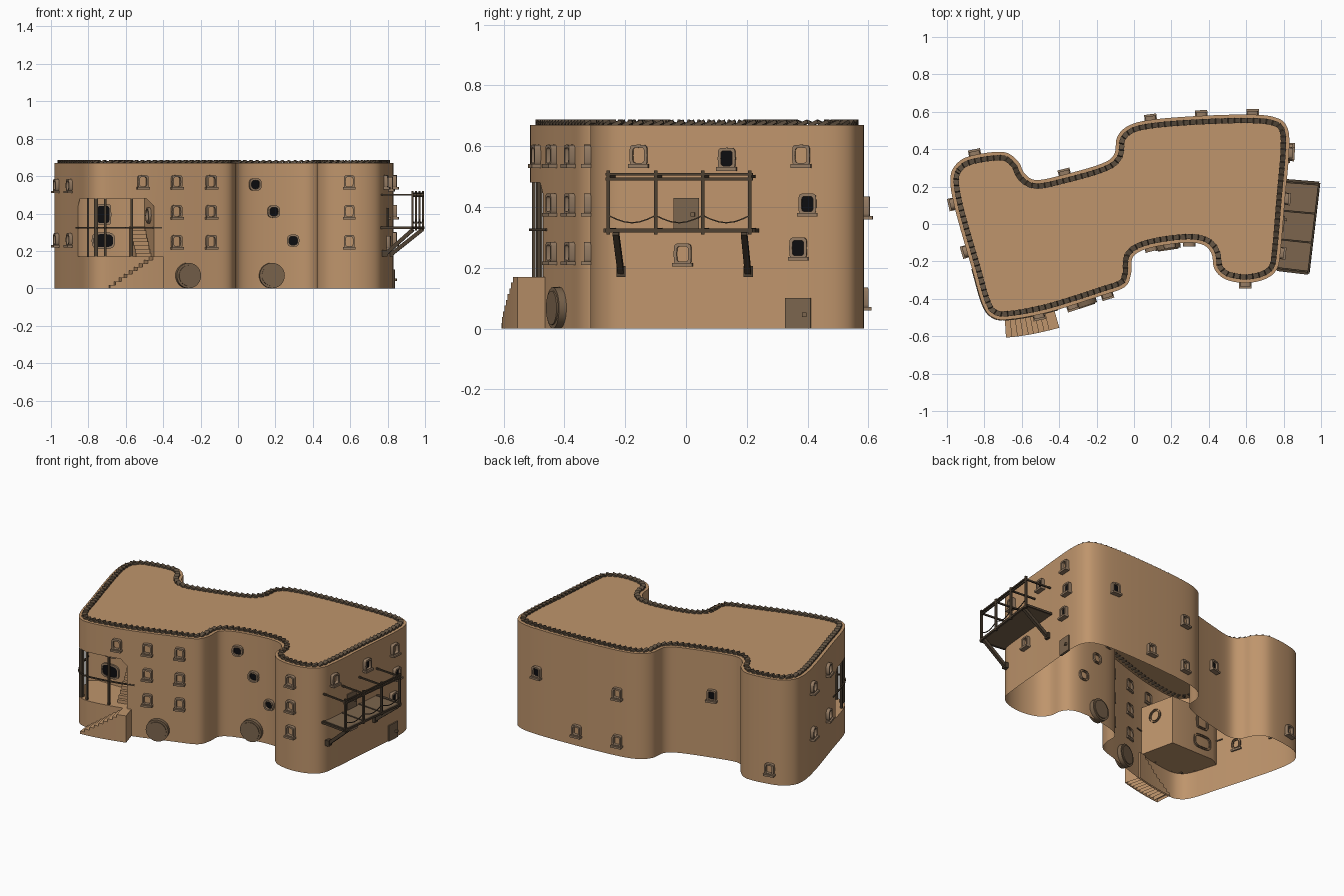
import bpy, bmesh, math
from mathutils import Vector, Matrix

if "Cube" in bpy.data.objects:
    bpy.data.objects.remove(bpy.data.objects["Cube"])


def material(name, *rgb):
    m = bpy.data.materials.new(name)
    m.use_nodes = True
    m.diffuse_color = (*rgb, 1)
    m.node_tree.nodes["Principled BSDF"].inputs["Base Color"].default_value = (*rgb, 1)
    return m


CLAY = material("tan clay", .52, .30, .15)
FRAME = material("weathered frame", .30, .20, .125)
WOOD = material("brown wood", .20, .13, .075)
DARK = material("dark timber", .075, .052, .032)
TILE = material("dark tile", .11, .078, .05)
BLACK = material("black pane", .004, .004, .005)


def finish(name, bm, mat, smooth=False):
    bmesh.ops.remove_doubles(bm, verts=bm.verts, dist=.00005)
    bmesh.ops.recalc_face_normals(bm, faces=bm.faces)
    mesh = bpy.data.meshes.new(name)
    bm.to_mesh(mesh)
    bm.free()
    mesh.materials.append(mat)
    if smooth:
        mesh.shade_smooth()
        mesh.set_sharp_from_angle(angle=.6)
    ob = bpy.data.objects.new(name, mesh)
    bpy.context.collection.objects.link(ob)
    return ob


def box(bm, frame, size):
    bmesh.ops.create_cube(bm, size=1, matrix=frame @ Matrix.Diagonal((*size, 1)))


def beam(bm, p, q, width):
    p, q = Vector(p), Vector(q)
    turn = (q - p).to_track_quat('Z', 'Y').to_matrix().to_4x4()
    box(bm, Matrix.Translation((p + q) / 2) @ turn, (width, width, (q - p).length))


def face(bm, points):
    bm.faces.new([bm.verts.new(p) for p in points])


# Plan outline, clockwise from the back left corner
PLAN = [(-.95, .32), (-.87, .365), (-.70, .385), (-.62, .335), (-.585, .27), (-.52, .235),
        (-.37, .265), (-.18, .32), (-.107, .37), (-.09, .465), (-.03, .525), (.09, .557),
        (.35, .578), (.62, .585), (.755, .57), (.818, .52), (.83, .40), (.807, .13),
        (.785, -.13), (.765, -.24), (.70, -.295), (.594, -.315), (.487, -.295), (.43, -.24),
        (.415, -.16), (.37, -.112), (.27, -.10), (.085, -.128), (-.005, -.176), (-.016, -.267),
        (-.05, -.337), (-.18, -.385), (-.45, -.47), (-.66, -.51), (-.755, -.50), (-.81, -.43),
        (-.866, -.24), (-.957, .08), (-.982, .24)]


def smooth_loop(pts, steps):
    out, n = [], len(pts)
    pts = [Vector(p) for p in pts]
    for i in range(n):
        a, b, c, d = (pts[(i + k) % n] for k in (-1, 0, 1, 2))
        for s in range(steps):
            t = s / steps
            out.append(.5 * (2 * b + (c - a) * t + (2 * a - 5 * b + 4 * c - d) * t * t
                             + (3 * b - a - 3 * c + d) * t ** 3))
    return out


LOOP = smooth_loop(PLAN, 6)
N = len(LOOP)


def normal(i):
    t = (LOOP[(i + 1) % N] - LOOP[i - 1]).normalized()
    return Vector((-t.y, t.x))


def nearest(x, y):
    return min(range(N), key=lambda i: (LOOP[i] - Vector((x, y))).length)


def orient(p, n, z):
    """Frame with local Y pointing out of the wall and Z up."""
    n = n.normalized()
    return Matrix(((n.y, n.x, 0, p.x), (-n.x, n.y, 0, p.y), (0, 0, 1, z), (0, 0, 0, 1)))


def on_wall(x, y, z):
    i = nearest(x, y)
    n = normal(i)
    t = Vector((n.y, -n.x))
    return orient(LOOP[i] + t * (Vector((x, y)) - LOOP[i]).dot(t), n, z)


# Outer wall with a corner opening, plus the recessed loggia behind it
SILL, HEAD, TOP, R = .17, .48, .67, .04
first, last = nearest(-.44, -.472), nearest(-.858, -.27)


def head(i):
    if not first <= i <= last:
        return HEAD - R
    d = min((LOOP[i] - LOOP[first]).length, (LOOP[i] - LOOP[last]).length, R)
    return HEAD - R + math.sqrt(R * R - (R - d) ** 2)


def at(p, z):
    return Vector((p[0], p[1], z))


bm = bmesh.new()
for i in range(N):
    j = (i + 1) % N
    levels = [(0, 0), (SILL, SILL), (head(i), head(j)), (TOP, TOP)]
    for k in range(3):
        if k == 1 and first <= i < last:
            continue
        (a, b), (c, d) = levels[k], levels[k + 1]
        face(bm, [at(LOOP[i], a), at(LOOP[j], b), at(LOOP[j], d), at(LOOP[i], c)])
face(bm, [at(p, TOP) for p in LOOP])
inner = [LOOP[last], Vector((-.80, -.25)), Vector((-.5, -.25)), LOOP[first]]
for p, q in zip(inner, inner[1:]):
    face(bm, [at(p, SILL), at(q, SILL), at(q, HEAD - R), at(p, HEAD - R)])
    face(bm, [at(p, HEAD - R), at(q, HEAD - R), at(q, HEAD), at(p, HEAD)])
edge = range(first, last + 1)
face(bm, [at(LOOP[i], SILL) for i in edge] + [at(p, SILL) for p in inner[1:-1]])
face(bm, [at(LOOP[i], head(i)) for i in edge] + [at(p, HEAD) for p in inner])
finish("building_shell", bm, CLAY, True)

# Tilted tiles along the roof edge
bm = bmesh.new()
since = 0
for i in range(N):
    p, q = (LOOP[k % N] - normal(k % N) * .032 for k in (i, i + 1))
    length = (q - p).length
    while since < length:
        place = orient(p.lerp(q, since / length), normal(i), TOP + .005)
        box(bm, place @ Matrix.Rotation(math.radians(24), 4, 'Y'), (.034, .028, .012))
        since += .034
    since -= length
finish("roof_edge_tiles", bm, TILE)

# Windows: rounded frames with sills, some with black panes
frames, panes = bmesh.new(), bmesh.new()


def rounded(w, h, power):
    pts = []
    for k in range(20):
        a = math.tau * k / 20
        c, s = math.cos(a), math.sin(a)
        pts.append((math.copysign(abs(c) ** power, c) * w / 2,
                    math.copysign(abs(s) ** power, s) * h / 2))
    return pts


def window(m, w=.058, h=.07, pane=False, power=.4, sill=True, depth=.02):
    out, mid = rounded(w, h, power), rounded(w - .02, h - .02, power)
    rings = [[m @ Vector((x, y, z)) for x, z in pts]
             for pts, y in ((out, -.008), (out, depth), (mid, depth), (mid, -.008))]
    for a, b in zip(rings, rings[1:]):
        for k in range(20):
            j = (k + 1) % 20
            face(frames, [a[k], a[j], b[j], b[k]])
    if sill:
        box(frames, m @ Matrix.Translation((0, depth / 2, -h / 2)), (w + .008, depth + .02, .012))
    if pane:
        face(panes, [m @ Vector((x, .006, z)) for x, z in mid])


for x, y, heights in ((-.51, -.485, (.57,)), (-.33, -.435, (.25, .41, .57)),
                      (-.145, -.375, (.25, .41, .57)), (.595, -.315, (.25, .41, .57)),
                      (.82, .38, (.57,)), (.785, -.155, (.57,)), (.795, -.01, (.245,)),
                      (.09, .557, (.10, .40)), (.36, .578, (.10,)), (-.85, .37, (.10,))):
    for z in heights:
        window(on_wall(x, y, z))
for x, y, z in ((.807, .135, .56), (.83, .40, .41), (.825, .37, .265),
                (.635, .585, .40), (-.37, .265, .40)):
    window(on_wall(x, y, z), pane=True)
for x, y, z in ((.09, -.128, .555), (.19, -.11, .41), (.295, -.10, .255)):
    window(on_wall(x, y, z), .066, .066, True, .7, False)
for x, y in ((-.965, .107), (-.89, -.145)):
    for z in (.26, .55):
        window(on_wall(x, y, z), .06, .07, power=.7)

# Windows inside the loggia
back = Vector((0, -1))
window(orient(Vector((-.72, -.25)), back, .395), .085, .11, True, .3, False, .01)
window(orient(Vector((-.72, -.25)), back, .255), .125, .09, True, .6, False, .01)
side = inner[3] - inner[2]
window(orient(inner[2] + side * .55, Vector((side.y, -side.x)), .39),
       .08, .085, power=1, sill=False, depth=.015)
finish("window_frames", frames, FRAME, True)
finish("window_panes", panes, BLACK)

# Round front doors and plank doors on the side wall
bm = bmesh.new()
for x, y in ((-.27, -.415), (.18, -.115)):
    m = on_wall(x, y, .068) @ Matrix.Rotation(math.pi / 2, 4, 'X')
    for radius, depth in ((.068, .05), (.056, .06)):
        bmesh.ops.create_cone(bm, cap_ends=True, segments=28, radius1=radius, radius2=radius,
                              depth=depth, matrix=m)
for y, z in ((0, .38), (.37, .05)):
    m = on_wall(.81, y, z)
    box(bm, m, (.084, .014, .10))
    box(bm, m @ Matrix.Translation((-.022, .012, -.005)), (.014, .014, .014))
finish("doors", bm, WOOD, True)

# Outer stair following the curved wall up to a landing
bm = bmesh.new()
STEPS = 9
xs = [-.69 + .24 * k / STEPS for k in range(STEPS + 1)] + [-.425]
for k in range(STEPS + 1):
    ends = []
    for x in xs[k:k + 2]:
        m = on_wall(x, -.49 - (x + .55) * -.2, 0)
        ends.append((m @ Vector((0, -.01, 0)), m @ Vector((0, .095, 0))))
    ring = [ends[0][0], ends[0][1], ends[1][1], ends[1][0]]
    z = SILL * min(k + 1, STEPS) / STEPS
    face(bm, [at(p, z) for p in ring])
    for a, b in zip(ring, ring[1:] + ring[:1]):
        face(bm, [at(a, 0), at(b, 0), at(b, z), at(a, z)])
finish("outer_stair", bm, CLAY)

# Inner stair beside the loggia wall
bm = bmesh.new()
for k in range(8):
    p = inner[3] + (inner[2] - inner[3]) * (.25 + .09 * k)
    rise = .02 * (k + 1)
    box(bm, orient(p - Vector((.045, 0)), side, SILL + rise / 2), (.08, .022, rise))
finish("inner_stair", bm, CLAY)

# Loggia posts and handrail
bm = bmesh.new()
for x, y, w in ((-.81, -.42, .012), (-.765, -.49, .022), (-.71, -.505, .012), (-.567, -.49, .012)):
    p = on_wall(x, y, 0) @ Vector((0, -.012, 0))
    beam(bm, at(p, SILL), at(p, HEAD), w)
stops = list(range(first - 1, last + 2))
for a, b in zip(stops, stops[1:]):
    beam(bm, at(LOOP[a], .325), at(LOOP[b], .325), .008)
finish("loggia_posts", bm, DARK)

# Side balcony: deck, posts, rails, ropes and braces
near0, near1 = Vector((.80, .235)), Vector((.765, -.245))
far0, far1 = Vector((.99, .22)), Vector((.932, -.265))
deck, timber = bmesh.new(), bmesh.new()
corners = [near0, near1, far1, far0]
for z in (.318, .328):
    face(deck, [at(p, z) for p in corners])
for a, b in zip(corners, corners[1:] + corners[:1]):
    face(deck, [at(a, .318), at(b, .318), at(b, .328), at(a, .328)])
    beam(timber, at(a, .323), at(b, .323), .013)
spots = [.02, .34, .66, .98]
for t in spots:
    p, q = near0.lerp(near1, t), far0.lerp(far1, t)
    beam(timber, at(q, .31), at(q, .52), .012)
    beam(timber, at(p, .50), at(q, .50), .009)
    beam(timber, at(p, .326), at(q, .326), .011)
for z in (.492, .508):
    beam(timber, at(far0, z), at(far1, z), .009)
for s, e in zip(spots, spots[1:]):
    rope = [at(far0.lerp(far1, s + (e - s) * k / 6), .372 - .024 * math.sin(math.pi * k / 6))
            for k in range(7)]
    for a, b in zip(rope, rope[1:]):
        beam(timber, a, b, .004)
for t in (.06, .93):
    p, q = near0.lerp(near1, t), far0.lerp(far1, t)
    foot = p + (q - p) * .1
    beam(timber, at(foot, .18), at(q, .315), .02)
    beam(timber, at(foot, .17), at(foot, .205), .03)
finish("balcony_deck", deck, WOOD)
finish("balcony_timber", timber, DARK)
